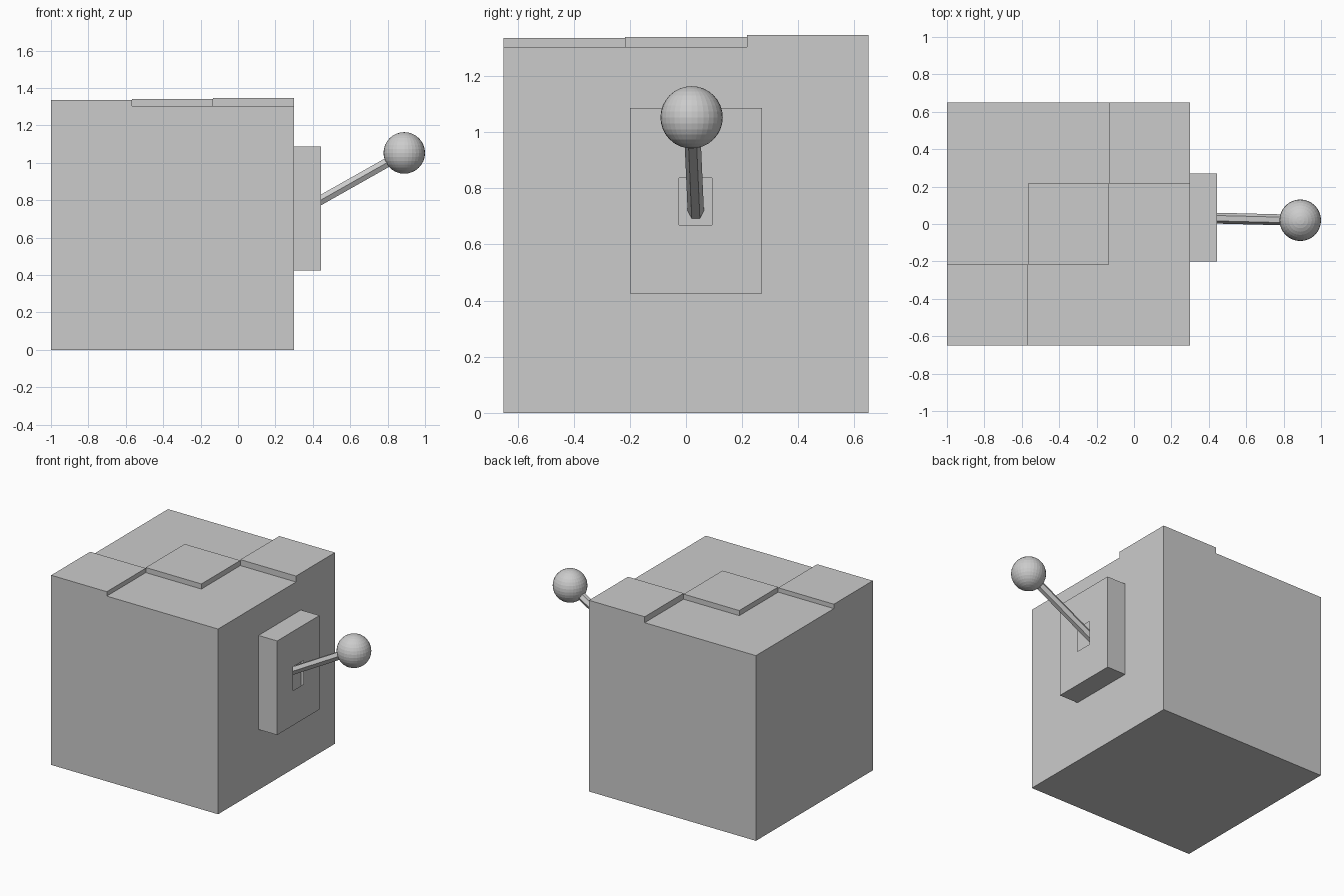
import bpy, bmesh
from mathutils import Vector, Matrix

if "Cube" in bpy.data.objects:
    bpy.data.objects.remove(bpy.data.objects["Cube"])


def finish(bm, name):
    bmesh.ops.recalc_face_normals(bm, faces=bm.faces[:])
    mesh = bpy.data.meshes.new(name)
    bm.to_mesh(mesh)
    bm.free()
    obj = bpy.data.objects.new(name, mesh)
    bpy.context.collection.objects.link(obj)
    return obj


# Body: a block whose top is a 3 x 3 grid with the diagonal cells raised
SIDE, TOP, MID_X = 1.3, 1.304, -0.35
bm = bmesh.new()
bmesh.ops.create_grid(bm, x_segments=3, y_segments=3, size=SIDE / 2,
                      matrix=Matrix.Translation((MID_X, 0, TOP)))
top_faces = bm.faces[:]
rim = [e for e in bm.edges if e.is_boundary]
walls = bmesh.ops.extrude_edge_only(bm, edges=rim)["geom"]
for v in walls:
    if isinstance(v, bmesh.types.BMVert):
        v.co.z = 0
bmesh.ops.holes_fill(bm, edges=[e for e in bm.edges if e.is_boundary], sides=0)
diagonal = []
for f in top_faces:
    c = f.calc_center_median()
    if abs((c.x - MID_X) - c.y) < 0.1:
        diagonal.append(f)
diagonal.sort(key=lambda f: f.calc_center_median().x)
for f, height in zip(diagonal, (1.335, 1.340, 1.346)):
    raised = bmesh.ops.extrude_discrete_faces(bm, faces=[f])["faces"][0]
    for v in raised.verts:
        v.co.z = height
finish(bm, "body")


# Lever housing: thin hollow box with a slot in its outer face
def rectangle(bm, x, y0, y1, z0, z1):
    return [bm.verts.new((x, y, z)) for y, z in ((y0, z0), (y1, z0), (y1, z1), (y0, z1))]


bm = bmesh.new()
loops = [rectangle(bm, 0.30, -0.20, 0.27, 0.425, 1.087),
         rectangle(bm, 0.445, -0.20, 0.27, 0.425, 1.087),
         rectangle(bm, 0.445, -0.025, 0.093, 0.67, 0.837)]
for a, b in zip(loops, loops[1:]):
    for i in range(4):
        j = (i + 1) % 4
        bm.faces.new((a[i], a[j], b[j], b[i]))
finish(bm, "lever_housing")

# Lever: six-sided rod from the body, through the slot, to the knob
start, knob = Vector((0.29, 0.035, 0.715)), Vector((0.889, 0.02, 1.053))
axis = knob - start
side = Vector((0, 1, 0))
side = (side - axis.normalized() * side.dot(axis.normalized())).normalized()
up = axis.normalized().cross(side)
frame = Matrix((side, up, axis.normalized())).transposed().to_4x4()
bm = bmesh.new()
bmesh.ops.create_cone(bm, cap_ends=True, segments=6, radius1=0.029, radius2=0.029,
                      depth=axis.length, matrix=Matrix.Rotation(0, 4, "Z"))
# point two corners sideways
corner = max(bm.verts, key=lambda v: v.co.x)
if abs(corner.co.y) > 0.001:
    bmesh.ops.rotate(bm, verts=bm.verts[:], matrix=Matrix.Rotation(0.5236, 3, "Z"))
bm.transform(Matrix.Translation((start + knob) / 2) @ frame)
finish(bm, "lever_rod")

# Knob
bm = bmesh.new()
bmesh.ops.create_uvsphere(bm, u_segments=32, v_segments=16, radius=0.111,
                          matrix=Matrix.Translation(knob))
finish(bm, "lever_knob")
